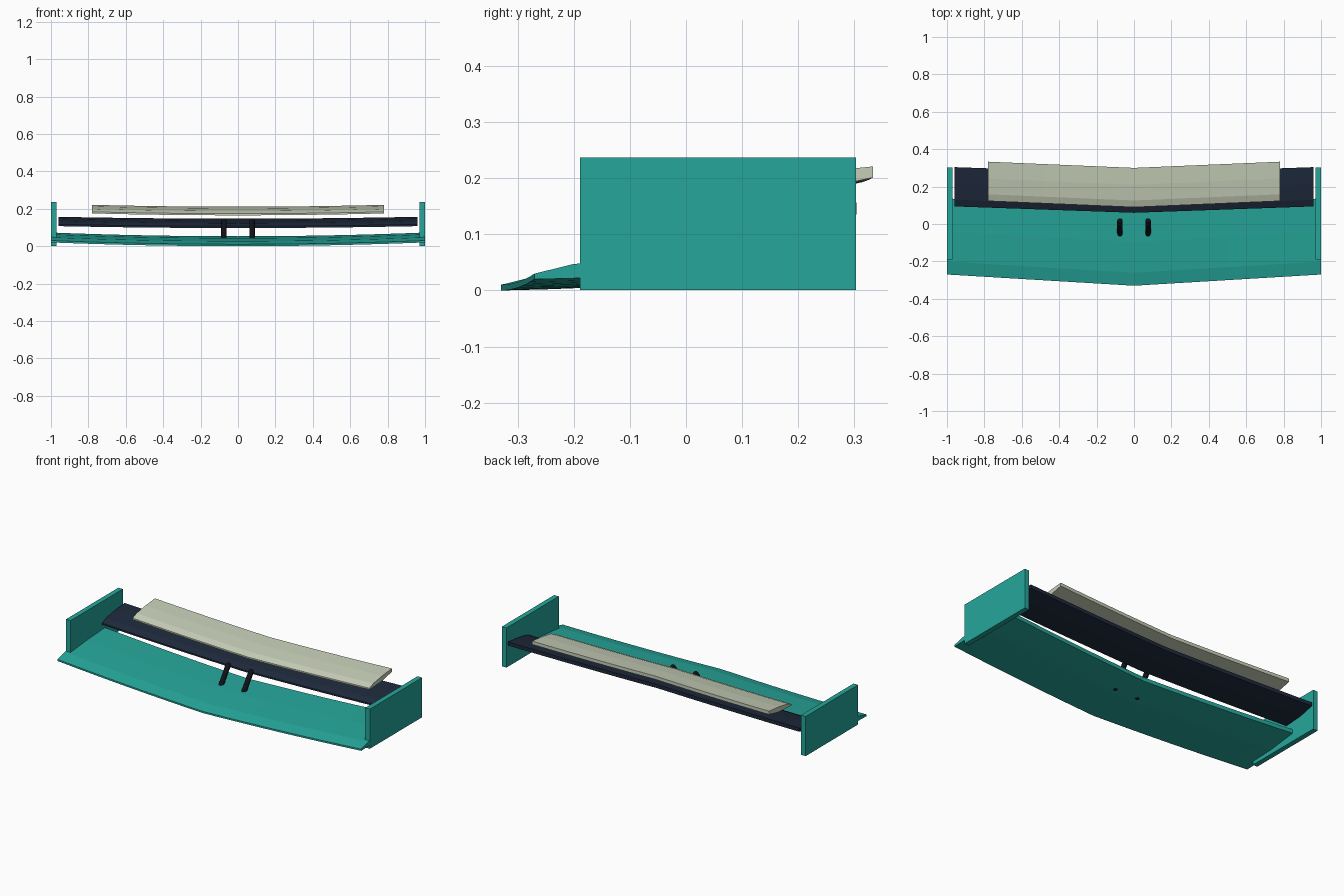
import bpy, bmesh
from mathutils import Matrix, Vector

cube = bpy.data.objects.get("Cube")
if cube:
    bpy.data.objects.remove(cube)


def material(name, rgb):
    m = bpy.data.materials.new(name)
    m.use_nodes = True
    m.diffuse_color = (*rgb, 1)
    bsdf = next(n for n in m.node_tree.nodes if n.type == "BSDF_PRINCIPLED")
    bsdf.inputs["Base Color"].default_value = (*rgb, 1)
    return m


teal = material("teal", (0.019, 0.381, 0.323))
navy = material("dark navy", (0.013, 0.022, 0.044))
sage = material("pale sage", (0.56, 0.61, 0.47))
black = material("near black", (0.005, 0.006, 0.009))


def finish(name, bm, mat):
    bmesh.ops.recalc_face_normals(bm, faces=bm.faces)
    me = bpy.data.meshes.new(name)
    bm.to_mesh(me)
    bm.free()
    me.materials.append(mat)
    ob = bpy.data.objects.new(name, me)
    bpy.context.collection.objects.link(ob)
    return ob


# Wing section, leading edge to trailing edge: (chord fraction, height fraction)
SECTION = [(0, 0), (0, 0.19), (0.17, 0.51), (0.57, 0.81), (1, 1),
           (1, 0.57), (0.57, 0.15), (0.2, 0.04)]


def wing(name, half, front, z, chord, height, sweep, rise, mat, steps=8):
    """Loft the section across the span, swept back and curving up to the tips."""
    bm = bmesh.new()
    rings = []
    for i in range(-steps, steps + 1):
        t = i / steps
        rings.append([bm.verts.new((t * half, front + sweep * abs(t) + u * chord,
                                    z + rise * t * t + h * height))
                      for u, h in SECTION])
    for a, b in zip(rings, rings[1:]):
        for k in range(len(a)):
            j = (k + 1) % len(a)
            bm.faces.new((a[k], a[j], b[j], b[k]))
    bm.faces.new(rings[0])
    bm.faces.new(rings[-1])
    return finish(name, bm, mat)


wing("main_plane", 1.0, -0.33, 0.0, 0.407, 0.053, 0.06, 0.02, teal)
wing("middle_flap", 0.96, 0.06, 0.097, 0.21, 0.05, 0.034, 0.01, navy)
wing("upper_flap", 0.78, 0.09, 0.165, 0.21, 0.046, 0.033, 0.01, sage)


# Upright plates at the wing tips
def end_plate(name, side):
    bm = bmesh.new()
    bmesh.ops.create_cube(bm, size=1, matrix=Matrix.Translation((side * 0.985, 0.057, 0.119))
                          @ Matrix.Diagonal((0.03, 0.492, 0.236, 1)))
    finish(name, bm, teal)


# Round-ended struts leaning back: a sphere stretched between two points
def strut(name, x):
    low, high = Vector((x, -0.064, 0.022)), Vector((x, 0.015, 0.134))
    axis = high - low
    bm = bmesh.new()
    bmesh.ops.create_uvsphere(bm, u_segments=16, v_segments=9, radius=0.015)
    tilt = Vector((0, 0, 1)).rotation_difference(axis)
    for v in bm.verts:
        base = high if v.co.z > 0 else low
        v.co = base + tilt @ v.co
    ob = finish(name, bm, black)
    ob.data.shade_smooth()


for label, side in (("left", 1), ("right", -1)):
    end_plate(label + "_end_plate", side)
    strut(label + "_strut", side * 0.075)
